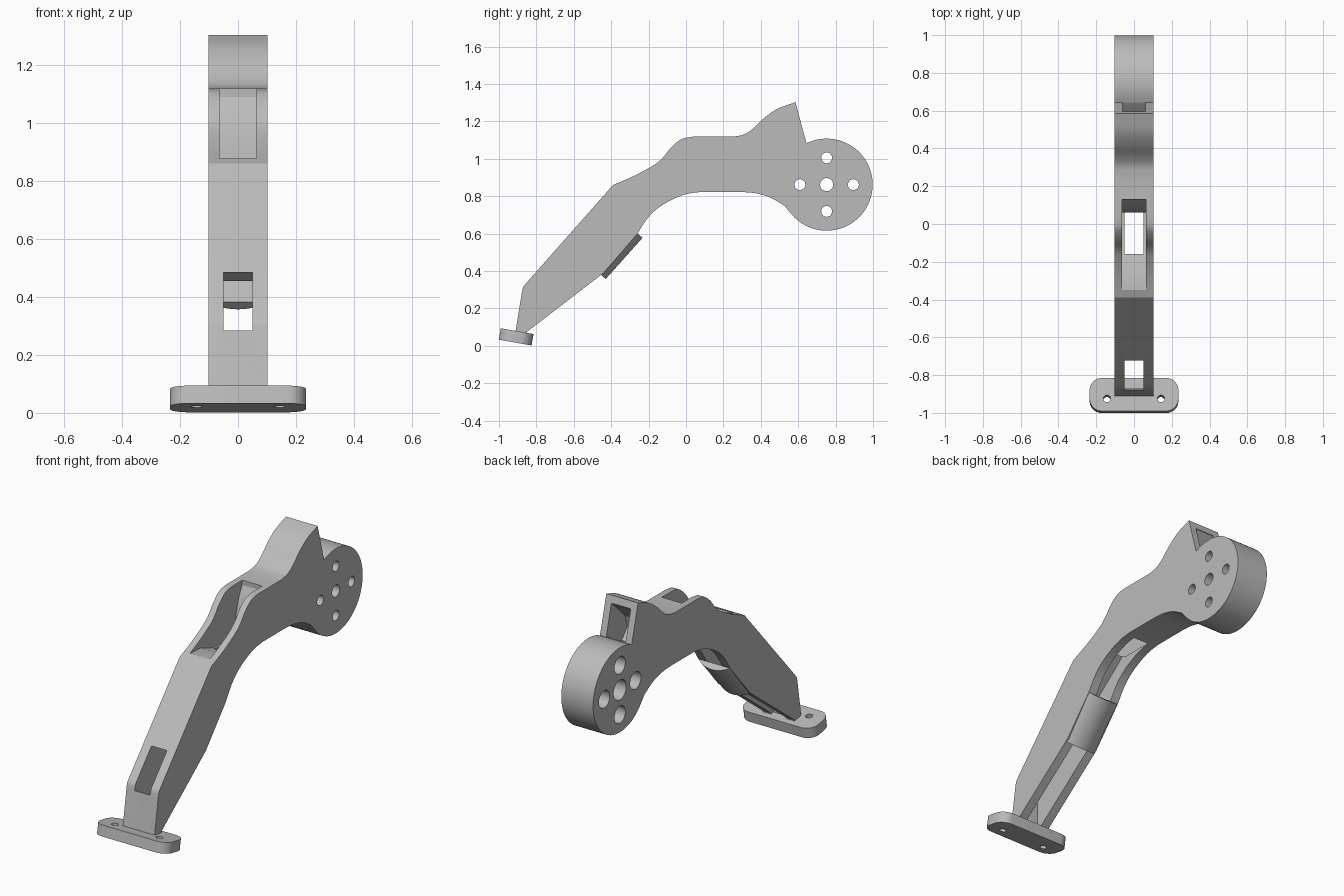
import bpy, bmesh, math
from mathutils import Vector, Matrix

if "Cube" in bpy.data.objects:
    bpy.data.objects.remove(bpy.data.objects["Cube"])

grey = bpy.data.materials.new("plain grey")
grey.diffuse_color = (0.5, 0.5, 0.5, 1)
grey.use_nodes = True
grey.node_tree.nodes["Principled BSDF"].inputs["Base Color"].default_value = grey.diffuse_color


def make(name, bm):
    bmesh.ops.recalc_face_normals(bm, faces=bm.faces)
    me = bpy.data.meshes.new(name)
    bm.to_mesh(me)
    bm.free()
    me.materials.append(grey)
    ob = bpy.data.objects.new(name, me)
    bpy.context.collection.objects.link(ob)
    return ob


def prism(name, pts, a, b, place):
    """Extrude a 2D outline from a to b; place(u, v, w) gives the 3D point."""
    bm = bmesh.new()
    lo = [bm.verts.new(place(u, v, a)) for u, v in pts]
    hi = [bm.verts.new(place(u, v, b)) for u, v in pts]
    bm.faces.new(lo)
    bm.faces.new(hi)
    n = len(pts)
    for i in range(n):
        j = (i + 1) % n
        bm.faces.new((lo[i], lo[j], hi[j], hi[i]))
    return make(name, bm)


def side(u, v, w):
    return (w, u, v)


def curve(pts, steps=5):
    """Smooth curve through points."""
    p = [Vector(q) for q in pts]
    p = [2 * p[0] - p[1]] + p + [2 * p[-1] - p[-2]]
    out = []
    for i in range(1, len(p) - 2):
        a, b, c, d = p[i - 1:i + 3]
        for k in range(steps):
            t = k / steps
            out.append(tuple(0.5 * (2 * b + (c - a) * t + (2 * a - 5 * b + 4 * c - d) * t * t
                                    + (3 * b - a - 3 * c + d) * t ** 3)))
    return out + [tuple(p[-2])]


def arc(c, r, a0, a1, n):
    return [(c[0] + r * math.cos(math.radians(a0 + (a1 - a0) * i / n)),
             c[1] + r * math.sin(math.radians(a0 + (a1 - a0) * i / n))) for i in range(n + 1)]


def circle(c, r, n=32):
    return arc(c, r, 0, 360, n)[:-1]


def cut(ob, cutter):
    mod = ob.modifiers.new("cut", 'BOOLEAN')
    mod.operation = 'DIFFERENCE'
    mod.solver = 'EXACT'
    mod.object = cutter
    bpy.context.view_layer.objects.active = ob
    bpy.ops.object.modifier_apply(modifier=mod.name)
    bpy.data.objects.remove(cutter)


def smooth(ob):
    bpy.ops.object.select_all(action='DESELECT')
    ob.select_set(True)
    bpy.context.view_layer.objects.active = ob
    bpy.ops.object.shade_smooth_by_angle(angle=math.radians(25))


# Arm: one side outline with the round hub at the back
hub = (0.752, 0.862)
outline = [(-0.915, 0.06), (-0.91, 0.085)]
outline += curve([(-0.876, 0.295), (-0.87, 0.315), (-0.855, 0.335)], 3)
outline += curve([(-0.39, 0.86), (-0.275, 0.91), (-0.17, 0.968), (-0.125, 1.005),
                  (-0.08, 1.06), (-0.025, 1.105), (0.035, 1.118)])
outline += curve([(0.25, 1.118), (0.31, 1.13), (0.36, 1.163), (0.42, 1.22),
                  (0.49, 1.268), (0.585, 1.303)])
outline += arc(hub, 0.246, 116, -138, 56)
outline += curve([(0.525, 0.75), (0.445, 0.795), (0.365, 0.817), (0.285, 0.823)])
outline += curve([(0.08, 0.823), (-0.01, 0.808), (-0.115, 0.76), (-0.195, 0.695), (-0.26, 0.60)])
outline += [(-0.44, 0.39), (-0.85, 0.075), (-0.85, 0.05)]
arm = prism("arm", outline, -0.102, 0.102, side)

# Channel running from the lower front window along the underside
cut(arm, prism("channel_cutter", [
    (-0.97, 0.285), (-0.872, 0.285), (-0.872, 0.03), (-0.80, -0.05), (-0.2, 0.3), (0.06, 0.7),
    (0.06, 0.86), (-0.13, 0.86), (-0.23, 0.775), (-0.335, 0.69), (-0.62, 0.475), (-0.66, 0.455),
    (-0.72, 0.485), (-0.97, 0.485)], -0.05, 0.05, side))

# Upper slot that opens on the top of the bend
slot = [(-0.35, 0.875), (-0.25, 0.87), (-0.13, 0.825), (0.06, 0.825)]
slot += curve([(0.06, 0.84), (0.075, 0.95), (0.10, 1.03), (0.13, 1.09)], 4)
slot += [(0.13, 1.25), (-0.35, 1.25)]
cut(arm, prism("slot_cutter", slot, -0.064, 0.064, side))

# Pocket in the back face of the raised tab
cut(arm, prism("pocket_cutter", [
    (0.70, 1.262), (0.592, 1.262), (0.54, 1.21), (0.47, 1.14), (0.45, 1.07), (0.50, 1.01),
    (0.57, 1.015), (0.64, 1.085), (0.70, 1.12)], -0.062, 0.062, side))

# Hub holes: small through holes, wide counterbores from the left
holes = [(hub, 0.035, 0.058)]
for k in range(4):
    a = math.radians(90 * k)
    holes.append(((hub[0] + 0.143 * math.cos(a), hub[1] + 0.143 * math.sin(a)), 0.029, 0.05))
for c, small, wide in holes:
    cut(arm, prism("hole_cutter", circle(c, small), -0.2, 0.2, side))
    cut(arm, prism("bore_cutter", circle(c, wide), -0.2, 0.05, side))
smooth(arm)

# Rounded guard bridging the channel on the underside
low, high = Vector((0, -0.457, 0.382)), Vector((0, -0.26, 0.602))
along = (high - low).normalized()
out = Vector((0, along.z, -along.y))
half, sag = 0.102, 0.037
rad = (half ** 2 + sag ** 2) / (2 * sag)
spread = math.degrees(math.asin(half / rad))
section = arc((0, sag - rad), rad, 90 - spread, 90 + spread, 24)
guard = prism("guard", section, 0, (high - low).length,
              lambda u, v, w: low + Vector((u, 0, 0)) + out * v + along * w)
smooth(guard)

# Foot plate: tilted rounded rectangle with two screw holes
tilt = Matrix.Translation((0, -0.908, 0.048)) @ Matrix.Rotation(math.radians(-10), 4, 'X')


def foot_place(u, v, w):
    return tilt @ Vector((u, v, w))


hx, hy, r = 0.235, 0.089, 0.065
plate = []
for sx, sy, a in ((1, 1, 0), (-1, 1, 90), (-1, -1, 180), (1, -1, 270)):
    plate += arc((sx * (hx - r), sy * (hy - r)), r, a, a + 90, 10)
foot = prism("foot", plate, -0.031, 0.031, foot_place)
for x in (-0.143, 0.143):
    cut(foot, prism("screw_cutter", circle((x, -0.022), 0.019, 24), -0.1, 0.1, foot_place))
smooth(foot)
